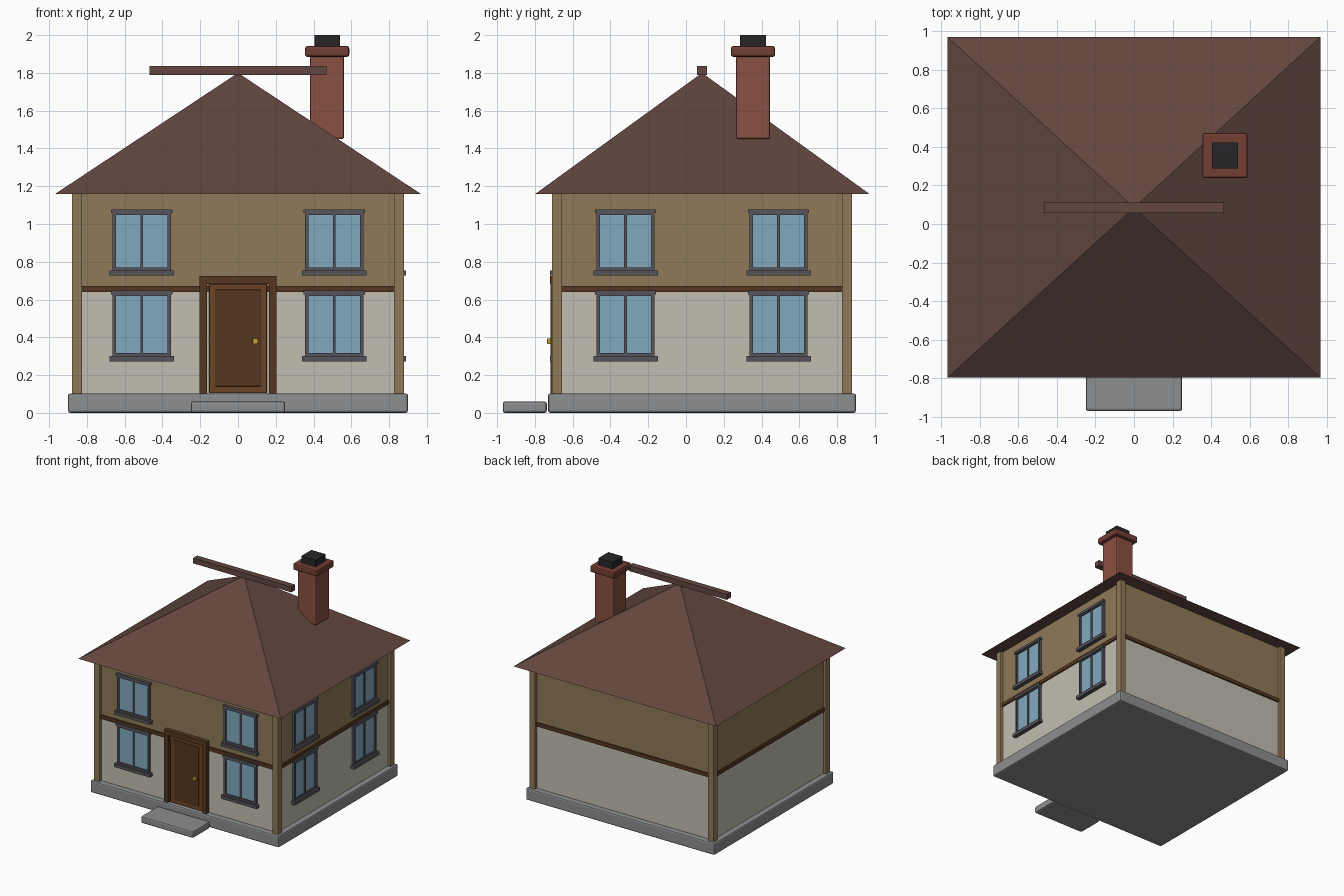
import bpy, bmesh

if "Cube" in bpy.data.objects:
    bpy.data.objects.remove(bpy.data.objects["Cube"])

CY = 0.085            # centre line of the house in y
WX, WY = 0.853, 0.768  # half sizes of the walls


def mat(name, hexcol):
    m = bpy.data.materials.new(name)
    c = [int(hexcol[i:i + 2], 16) / 255 for i in (0, 2, 4)]
    m.diffuse_color = [((v + 0.055) / 1.055) ** 2.4 for v in c] + [1]
    m.use_nodes = True
    m.node_tree.nodes["Principled BSDF"].inputs["Base Color"].default_value = m.diffuse_color
    return m


STONE = mat("stone", "8C8E90")
CREAM = mat("cream_plaster", "C2BEB0")
TAN = mat("tan_plaster", "8F7A58")
BEAM = mat("dark_timber", "55371F")
DOOR = mat("door_wood", "6B4526")
FRAME = mat("window_frame", "55555C")
GLASS = mat("glass", "82AAC0")
ROOF = mat("roof_tile", "62473F")
BRICK = mat("brick", "8A5042")
CAP = mat("brick_cap", "733E33")
POT = mat("soot", "26262A")
BRASS = mat("brass", "C9A030")


def finish(name, bm, material):
    me = bpy.data.meshes.new(name)
    bm.to_mesh(me)
    bm.free()
    me.materials.append(material)
    ob = bpy.data.objects.new(name, me)
    bpy.context.collection.objects.link(ob)
    return ob


def box(name, lo, hi, material, bevel=0):
    bm = bmesh.new()
    bmesh.ops.create_cube(bm, size=1)
    for v in bm.verts:
        v.co = [(a + b) / 2 + (b - a) * c for a, b, c in zip(lo, hi, v.co)]
    ob = finish(name, bm, material)
    if bevel:
        mod = ob.modifiers.new("bevel", 'BEVEL')
        mod.width, mod.segments = bevel, 2
    return ob


def on_wall(side, name, u, d, z, material, bevel=0):
    """Box on a wall: u along it, d outwards from its face, z height."""
    if side == "front":
        f = CY - WY
        return box(name, (u[0], f - d[1], z[0]), (u[1], f - d[0], z[1]), material, bevel)
    return box(name, (WX + d[0], CY + u[0], z[0]), (WX + d[1], CY + u[1], z[1]), material, bevel)


def window(side, tag, u, z0, z1):
    n = f"{side}_{tag}_window"
    h = 0.154
    on_wall(side, n + "_glass", (u - h + .01, u + h - .01), (-.01, .008), (z0, z1), GLASS)
    for s, e in ((-1, "left"), (1, "right")):
        a, b = sorted((u + s * h, u + s * (h - .018)))
        on_wall(side, f"{n}_{e}_jamb", (a, b), (-.01, .02), (z0, z1), FRAME)
    on_wall(side, n + "_mullion", (u - .007, u + .007), (-.01, .016), (z0, z1), FRAME)
    on_wall(side, n + "_bottom_rail", (u - h, u + h), (-.01, .02), (z0, z0 + .018), FRAME)
    on_wall(side, n + "_top_rail", (u - h, u + h), (-.01, .02), (z1 - .018, z1), FRAME)
    on_wall(side, n + "_lintel", (u - .162, u + .162), (-.01, .025), (z1 - .008, z1 + .013), FRAME)
    on_wall(side, n + "_sill", (u - .171, u + .171), (-.01, .036), (z0 - .025, z0 + .002), FRAME)


# Plinth, step and walls
box("plinth", (-.9, -.73, 0), (.9, .9, .103), STONE, .012)
box("front_step", (-.25, -.97, 0), (.25, -.737, .06), STONE, .012)
box("lower_wall", (-WX, CY - WY, .10), (WX, CY + WY, .655), CREAM)
box("upper_wall", (-WX, CY - WY, .655), (WX, CY + WY, 1.165), TAN)
box("floor_beam", (-WX - .012, CY - WY - .012, .641), (WX + .012, CY + WY + .012, .673), BEAM)

# Corner posts
for sx in (-1, 1):
    for sy in (-1, 1):
        x, y = sx * WX, CY + sy * WY
        name = f"{'back' if sy > 0 else 'front'}_{'right' if sx > 0 else 'left'}_post"
        box(name, (x - .027, y - .027, .10), (x + .027, y + .027, 1.165), TAN, .004)

# Windows on the front and right walls
for side, off in (("front", .51), ("right", .405)):
    for s, tag in ((-1, "left"), (1, "right")):
        window(side, "lower_" + tag, s * off, .298, .636)
        window(side, "upper_" + tag, s * off, .753, 1.065)

# Door with surround, panel and knob
for s, tag in ((-1, "left"), (1, "right")):
    a, b = sorted((s * .165, s * .203))
    on_wall("front", f"door_{tag}_jamb", (a, b), (-.01, .034), (.10, .69), BEAM)
on_wall("front", "door_lintel", (-.203, .203), (-.01, .036), (.682, .725), BEAM)
on_wall("front", "door_leaf", (-.153, .153), (-.01, .02), (.105, .682), DOOR, .004)
on_wall("front", "door_panel", (-.122, .122), (0, .028), (.14, .652), BEAM, .005)
on_wall("front", "door_knob", (.078, .106), (.02, .052), (.364, .394), BRASS, .004)

# Pyramid roof with ridge beam
bm = bmesh.new()
eaves = [bm.verts.new(p + (1.16,)) for p in
         ((-.967, -.797), (.967, -.797), (.967, .97), (-.967, .97))]
apex = bm.verts.new((0, CY, 1.8))
bm.faces.new(eaves[::-1])
for i in range(4):
    bm.faces.new((eaves[i], eaves[(i + 1) % 4], apex))
finish("roof", bm, ROOF)
box("ridge_beam", (-.468, CY - .027, 1.79), (.468, CY + .027, 1.837), ROOF)

# Chimney
for name, h, z0, z1, m, bv in (("chimney_stack", .09, 1.45, 1.89, BRICK, .01),
                               ("chimney_cap", .117, 1.885, 1.942, CAP, .012),
                               ("chimney_pot", .068, 1.93, 2.0, POT, 0)):
    box(name, (.472 - h, .355 - h, z0), (.472 + h, .355 + h, z1), m, bv)
